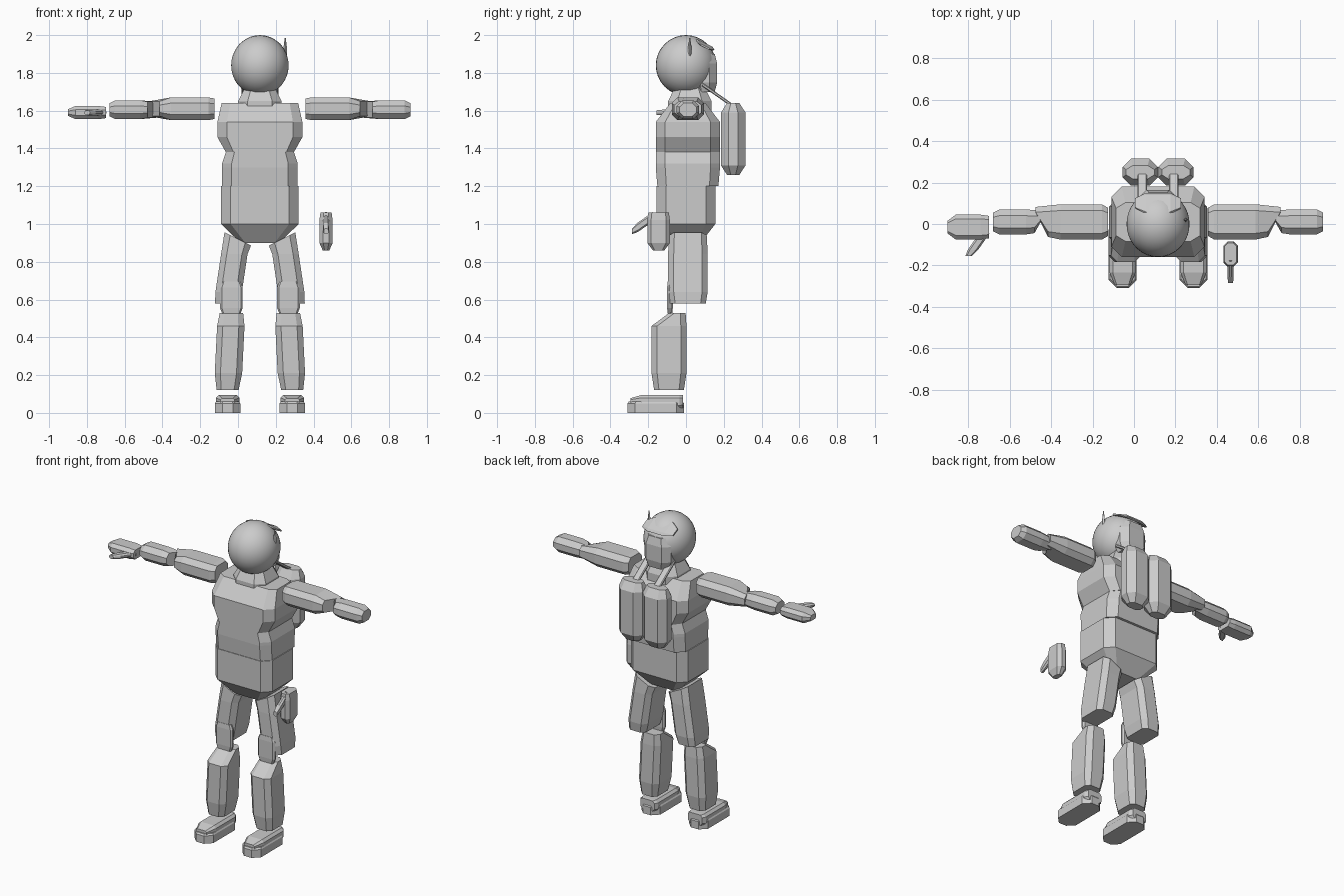
import bpy, bmesh, math
from mathutils import Matrix

cube = bpy.data.objects.get("Cube")
if cube:
    bpy.data.objects.remove(cube)

MID = .116  # the body's own centre line in x

light_grey = bpy.data.materials.new("light_grey")
light_grey.use_nodes = True
light_grey.diffuse_color = (.6, .6, .6, 1)
shader = light_grey.node_tree.nodes["Principled BSDF"]
shader.inputs["Base Color"].default_value = light_grey.diffuse_color


def finish(name, bm):
    bmesh.ops.recalc_face_normals(bm, faces=bm.faces)
    mesh = bpy.data.meshes.new(name)
    bm.to_mesh(mesh)
    bm.free()
    mesh.materials.append(light_grey)
    obj = bpy.data.objects.new(name, mesh)
    bpy.context.collection.objects.link(obj)


def chamfered_ring(half_u, half_v, cut):
    """Eight corners of a rectangle with its corners cut off, in order."""
    cut = min(cut, half_u * .9, half_v * .9)
    inner_u, inner_v = half_u - cut, half_v - cut
    quarter = [(half_u, inner_v), (inner_u, half_v)]
    half = quarter + [(-u, v) for u, v in reversed(quarter)]
    return half + [(-u, -v) for u, v in half]


def as_is(x, y, z):
    return x, y, z


def block(name, center, size, axis="z", low=(.8, .8), high=(.8, .8),
          caps=(.03, .03), chamfer=.03, shape=as_is):
    """Eight-sided block along an axis, narrowed at its low and high ends.

    low and high scale the two other axes, caps are the lengths of the narrowing
    ends, and shape moves each finished corner.
    """
    along = "xyz".index(axis)
    across = [i for i in range(3) if i != along]
    reach = size[along] / 2
    half_u, half_v = (size[i] / 2 for i in across)
    stations = [(-reach, low), (caps[0] - reach, (1, 1)),
                (reach - caps[1], (1, 1)), (reach, high)]
    bm = bmesh.new()
    rings = []
    for offset, scale in stations:
        ring = []
        for u, v in chamfered_ring(half_u, half_v, chamfer):
            corner = list(center)
            corner[along] += offset
            corner[across[0]] += u * scale[0]
            corner[across[1]] += v * scale[1]
            ring.append(bm.verts.new(shape(*corner)))
        rings.append(ring)
    for lower, upper in zip(rings, rings[1:]):
        for i in range(len(lower)):
            bm.faces.new((lower[i - 1], lower[i], upper[i], upper[i - 1]))
    bm.faces.new(rings[0])
    bm.faces.new(rings[-1])
    finish(name, bm)


def pair(name, center, size, shape=as_is, **options):
    """A right part and its mirror image on the left."""
    def mirrored(x, y, z):
        x, y, z = shape(x, y, z)
        return 2 * MID - x, y, z
    block("right_" + name, center, size, shape=shape, **options)
    block("left_" + name, center, size, shape=mirrored, **options)


# Trunk
block("belly", (MID, .01, 1.29), (.4, .34, .18), low=(1, .95), high=(.9, 1),
      caps=(.1, .06), chamfer=.05)
block("chest", (MID, .01, 1.51), (.45, .34, .26), low=(.8, 1), high=(.9, .55),
      caps=(.08, .1), chamfer=.05)
block("pelvis", (MID, 0, 1.05), (.41, .31, .3), low=(.5, .5), high=(1, 1),
      caps=(.1, .1), chamfer=.05)
block("collar", (MID, .02, 1.66), (.23, .23, .12), low=(1, 1), high=(.7, .7),
      caps=(.04, .07), chamfer=.05)

# Round helmet, its poles facing the ears
bm = bmesh.new()
bmesh.ops.create_uvsphere(bm, u_segments=32, v_segments=18, radius=.16)
bm.transform(Matrix.Translation((MID, 0, 1.84)) @ Matrix.Scale(.95, 4, (1, 0, 0))
             @ Matrix.Rotation(math.pi / 2, 4, "Y"))
for face in bm.faces:
    face.smooth = True
finish("helmet", bm)


# Helmet back panel, arched brim and antenna
def arch_back(x, y, z):
    return x, y, z - abs(x - MID) * .2 - (y - .1) * .5


block("helmet_back_panel", (MID, .1, 1.8), (.19, .13, .2), caps=(.05, .05), chamfer=.04)
block("helmet_brim", (MID, .1, 1.96), (.22, .1, .02), axis="x", low=(.5, .5),
      high=(.5, .5), caps=(.05, .05), shape=arch_back)
block("antenna", (.25, .02, 1.92), (.02, .02, .13), high=(.3, .3), caps=(.03, .06))


# Twin air tanks and the straps that rise to the helmet
def strap_slope(x, y, z):
    return x, y, z - (y - .17) * .7


pair("air_tank", (.03, .25, 1.45), (.17, .13, .38), low=(.6, .5), high=(.8, .5),
     caps=(.05, .05), chamfer=.04)
pair("tank_strap", (.04, .17, 1.68), (.045, .17, .02), axis="y", low=(1, 1), high=(1, 1),
     shape=strap_slope, chamfer=.005)


# Arms: at the elbows the back edge runs on as a point
def outer_point(x, y, z):
    return (x - .06 if x < -.4 and y > .05 else x), y, z


def inner_point(x, y, z):
    return (x + .045 if x > -.49 and y > .02 else x), y, z


pair("upper_arm", (-.27, .01, 1.61), (.29, .17, .12), axis="x", low=(.85, .65),
     high=(.8, .9), caps=(.06, .03), shape=outer_point)
pair("forearm", (-.58, .01, 1.605), (.2, .12, .1), axis="x", low=(.75, .7),
     high=(.9, .85), caps=(.03, .04), shape=inner_point)


# Hands: one in line with the arm, one hanging free by the thigh
def reaching_out(length, width, depth):
    return -.7 - length, width, 1.59 + depth


def hanging_down(length, width, depth):
    return .466 + depth, width - .13, 1.06 - length


for side, place in (("right", reaching_out), ("left", hanging_down)):
    def splayed(length, width, depth):
        return place(length - (width + .1) * .7, width, depth)

    block(side + "_hand", (.1, -.015, 0), (.2, .12, .07), axis="x", low=(.9, .85),
          high=(.5, .5), caps=(.04, .04), chamfer=.02, shape=place)
    block(side + "_thumb", (.06, -.1, 0), (.05, .11, .03), axis="y", low=(.6, .8),
          high=(1, 1), chamfer=.01, shape=splayed)


# Legs: thigh tops slope down toward the crotch, shin tops slant back
def hip_slope(x, y, z):
    lean = x + (z - .77) * .15
    return lean, y, (z - (lean + .08) * .5 if z > .9 else z)


def shin_slant(x, y, z):
    return x + (z - .32) * .05, (y + .09 if z > .5 and y < -.1 else y), z


pair("thigh", (-.03, .01, .77), (.14, .21, .38), low=(.9, .9), high=(1, .95),
     caps=(.06, .12), shape=hip_slope)
pair("knee_flap", (-.035, -.085, .61), (.12, .03, .17), chamfer=.01)
pair("shin", (-.045, -.09, .325), (.145, .185, .41), low=(.8, .85), high=(.85, .95),
     caps=(.09, .07), shape=shin_slant)

# Boots: a sole under a narrower upper
pair("sole", (-.055, -.16, .03), (.135, .3, .06), low=(1, 1), high=(.9, .95),
     caps=(.02, .01), chamfer=.04)
pair("boot_upper", (-.055, -.155, .06), (.125, .28, .07), axis="y", low=(.6, .5),
     high=(.8, .95), caps=(.06, .02), chamfer=.015)
